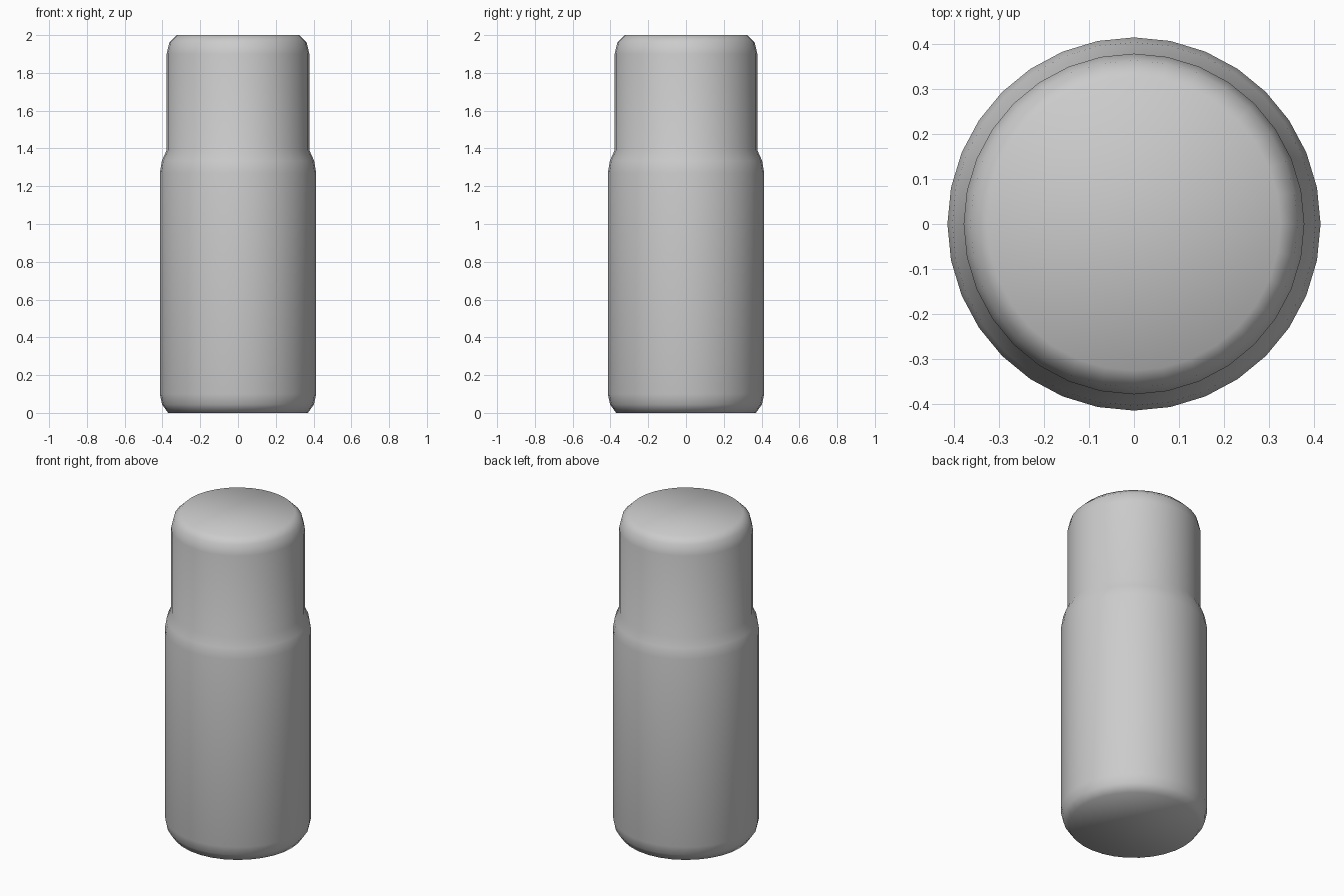
import bpy, bmesh
from math import cos, sin, tau

cube = bpy.data.objects.get("Cube")
if cube:
    bpy.data.objects.remove(cube, do_unlink=True)

SIDES = 32

# Single grey material
grey = bpy.data.materials.new("mid_grey")
grey.use_nodes = True
colour = (0.6, 0.6, 0.6, 1)
grey.diffuse_color = colour
grey.node_tree.nodes["Principled BSDF"].inputs["Base Color"].default_value = colour


def lathe(name, profile, material):
    """Turn a (radius, height) profile about z and close both ends."""
    bm = bmesh.new()
    rings = [[bm.verts.new((r * cos(tau * i / SIDES), r * sin(tau * i / SIDES), z))
              for i in range(SIDES)] for r, z in profile]
    for low, high in zip(rings, rings[1:]):
        for i in range(SIDES):
            j = (i + 1) % SIDES
            bm.faces.new((low[i], low[j], high[j], high[i]))
    bm.faces.new(rings[0][::-1])
    bm.faces.new(rings[-1])
    for face in bm.faces:
        face.smooth = True
    mesh = bpy.data.meshes.new(name)
    bm.to_mesh(mesh)
    bm.free()
    mesh.materials.append(material)
    obj = bpy.data.objects.new(name, mesh)
    bpy.context.collection.objects.link(obj)
    return obj


# Bottle: rounded base, straight wall, shoulder, then the narrower rounded cap
base = [(0.37, 0), (0.402, 0.045), (0.414, 0.1)]
shoulder = [(0.414, 1.27), (0.403, 1.335), (0.378, 1.39)]
cap = [(0.378, 1.9), (0.363, 1.963), (0.325, 2)]
lathe("bottle", base + shoulder + cap, grey)
